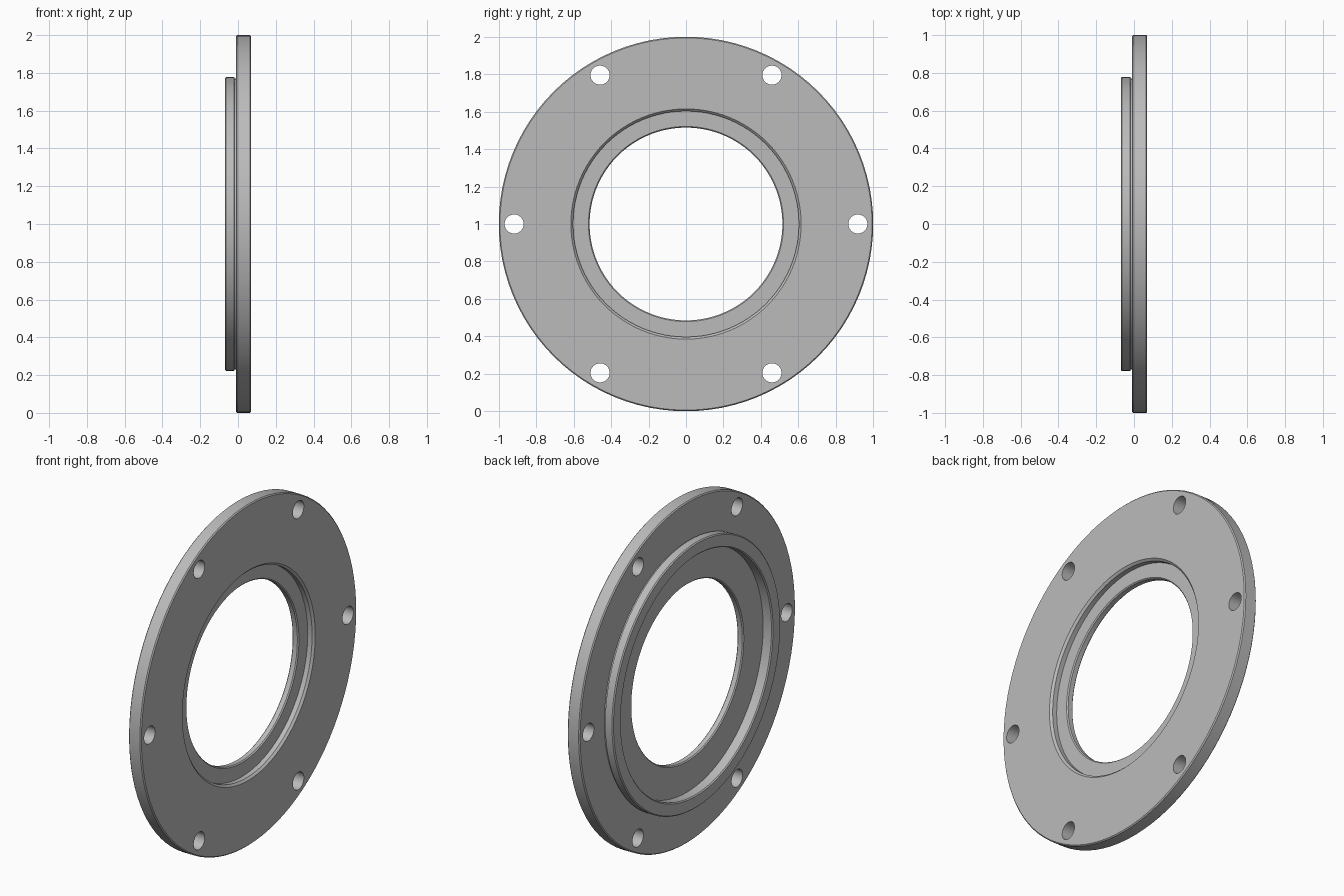
import bpy, bmesh, math
from mathutils import Matrix, Vector

cube = bpy.data.objects.get("Cube")
if cube:
    bpy.data.objects.remove(cube)

SEGMENTS = 96
HUB = Vector((0, 0, 1))

grey = bpy.data.materials.new("machined_grey")
grey.use_nodes = True
grey.diffuse_color = (0.5, 0.5, 0.5, 1)
grey.node_tree.nodes["Principled BSDF"].inputs["Base Color"].default_value = (0.5, 0.5, 0.5, 1)


def add_object(name, bm):
    bmesh.ops.recalc_face_normals(bm, faces=bm.faces)
    mesh = bpy.data.meshes.new(name)
    bm.to_mesh(mesh)
    bm.free()
    mesh.materials.append(grey)
    obj = bpy.data.objects.new(name, mesh)
    bpy.context.collection.objects.link(obj)
    return obj


def lathe(name, profile):
    """Turn a closed (x, radius) profile around the x axis of the hub."""
    bm = bmesh.new()
    rings = []
    for i in range(SEGMENTS):
        a = math.tau * i / SEGMENTS
        rings.append([bm.verts.new(HUB + Vector((x, r * math.sin(a), r * math.cos(a))))
                      for x, r in profile])
    n = len(profile)
    for i in range(SEGMENTS):
        here, after = rings[i], rings[(i + 1) % SEGMENTS]
        for j in range(n):
            k = (j + 1) % n
            bm.faces.new((here[j], here[k], after[k], after[j]))
    return add_object(name, bm)


# Flange, spigot ring, recesses and bore as one turned section
c = 0.006
flange = lathe("flange", [
    # outer rim with chamfers
    (0.07 - c, 1), (0.07, 1 - c),
    # chamfered counterbore and its floor
    (0.07, 0.615), (0.058, 0.603), (0.03, 0.603),
    # bore with broken edges
    (0.03, 0.515 + c), (0.03 - c, 0.515), (-0.01 + c, 0.515), (-0.01, 0.515 + c),
    # rear recess and spigot ring
    (-0.01, 0.70), (-0.07 + c, 0.70), (-0.07, 0.70 + c),
    (-0.07, 0.777 - c), (-0.07 + c, 0.777),
    # relief groove at the ring's foot
    (-0.02, 0.777), (-0.018, 0.77), (-0.01, 0.77),
    (-0.01, 1 - c), (-0.01 + c, 1),
])

# Six bolt holes
bm = bmesh.new()
for i in range(6):
    a = math.tau * i / 6
    place = Matrix.Translation(HUB + Vector((0.03, 0.918 * math.cos(a), 0.918 * math.sin(a))))
    bmesh.ops.create_cone(bm, cap_ends=True, segments=32, radius1=0.051, radius2=0.051,
                          depth=0.2, matrix=place @ Matrix.Rotation(math.pi / 2, 4, "Y"))
cutter = add_object("bolt_hole_cutter", bm)
cutter.hide_render = True

cut = flange.modifiers.new("bolt_holes", "BOOLEAN")
cut.operation = "DIFFERENCE"
cut.solver = "EXACT"
cut.object = cutter

bpy.ops.object.select_all(action="DESELECT")
bpy.context.view_layer.objects.active = flange
flange.select_set(True)
bpy.ops.object.modifier_apply(modifier=cut.name)
bpy.data.objects.remove(cutter)
bpy.ops.object.shade_smooth_by_angle(angle=math.radians(30))
